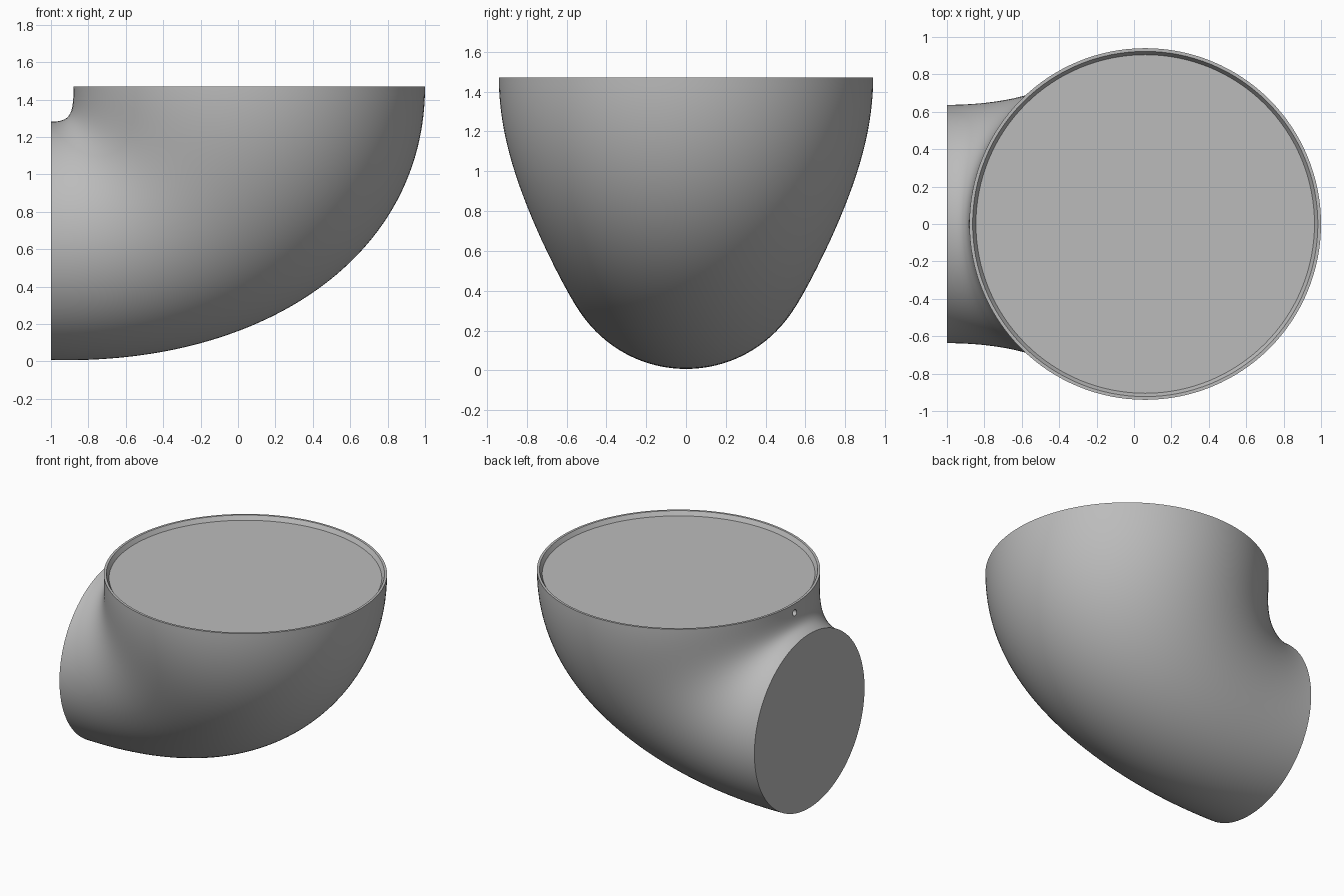
import bpy, bmesh, math
from mathutils import Vector

cube = bpy.data.objects.get("Cube")
if cube:
    bpy.data.objects.remove(cube)

SIDES, STEPS = 128, 64
TOP_Z, TOP_X, TOP_R = 1.47, 0.06, 0.94
END_X, END_Z, END_R = -1.0, 0.645, 0.637

grey = bpy.data.materials.new("plain grey")
grey.use_nodes = True
grey.diffuse_color = (0.5, 0.5, 0.5, 1)
grey.node_tree.nodes["Principled BSDF"].inputs["Base Color"].default_value = grey.diffuse_color


def top_ring(radius, z):
    return [Vector((TOP_X + radius * math.cos(a), radius * math.sin(a), z)) for a in angles]


def loft_point(a, t):
    """Bezier from the round top down and round to the side opening."""
    c, s = math.cos(a), math.sin(a)
    start = Vector((TOP_X + TOP_R * c, TOP_R * s, TOP_Z))
    end = Vector((END_X, END_R * s, END_Z - END_R * c))
    down = Vector((0, 0, -(0.52 + 0.38 * c)))
    out = Vector((0.63 + 0.52 * c, 0, -0.015 * (1 + c)))
    u = 1 - t
    return (start * u**3 + (start + down) * (3 * u * u * t)
            + (end + out) * (3 * u * t * t) + end * t**3)


angles = [2 * math.pi * i / SIDES for i in range(SIDES)]

# Elbow body: recessed top, bevelled lip, swept wall, flat side opening
rings = [top_ring(0.905, TOP_Z - 0.03), top_ring(0.923, TOP_Z)]
rings += [[loft_point(a, j / STEPS) for a in angles] for j in range(STEPS + 1)]
bm = bmesh.new()
loops = [[bm.verts.new(p) for p in ring] for ring in rings]
for upper, lower in zip(loops, loops[1:]):
    for i in range(SIDES):
        k = (i + 1) % SIDES
        bm.faces.new((upper[i], lower[i], lower[k], upper[k]))
bm.faces.new(loops[0])
bm.faces.new(loops[-1])
bmesh.ops.recalc_face_normals(bm, faces=bm.faces)
mesh = bpy.data.meshes.new("elbow_body")
bm.to_mesh(mesh)
bm.free()
mesh.materials.append(grey)
body = bpy.data.objects.new("elbow_body", mesh)
bpy.context.collection.objects.link(body)

# Small blind hole in the collar above the opening
bpy.ops.mesh.primitive_cylinder_add(vertices=24, radius=0.022, depth=0.1,
                                    location=(TOP_X - TOP_R, 0, 1.405),
                                    rotation=(0, math.pi / 2, 0))
cutter = bpy.context.object
cutter.name = "hole_cutter"
cutter.hide_render = True
cutter.data.materials.append(grey)
cut = body.modifiers.new("hole", "BOOLEAN")
cut.operation = "DIFFERENCE"
cut.object = cutter
cut.solver = "EXACT"

bpy.ops.object.select_all(action="DESELECT")
body.select_set(True)
bpy.context.view_layer.objects.active = body
bpy.ops.object.modifier_apply(modifier="hole")
bpy.data.objects.remove(cutter)
bpy.ops.object.shade_smooth_by_angle(angle=math.radians(30))
